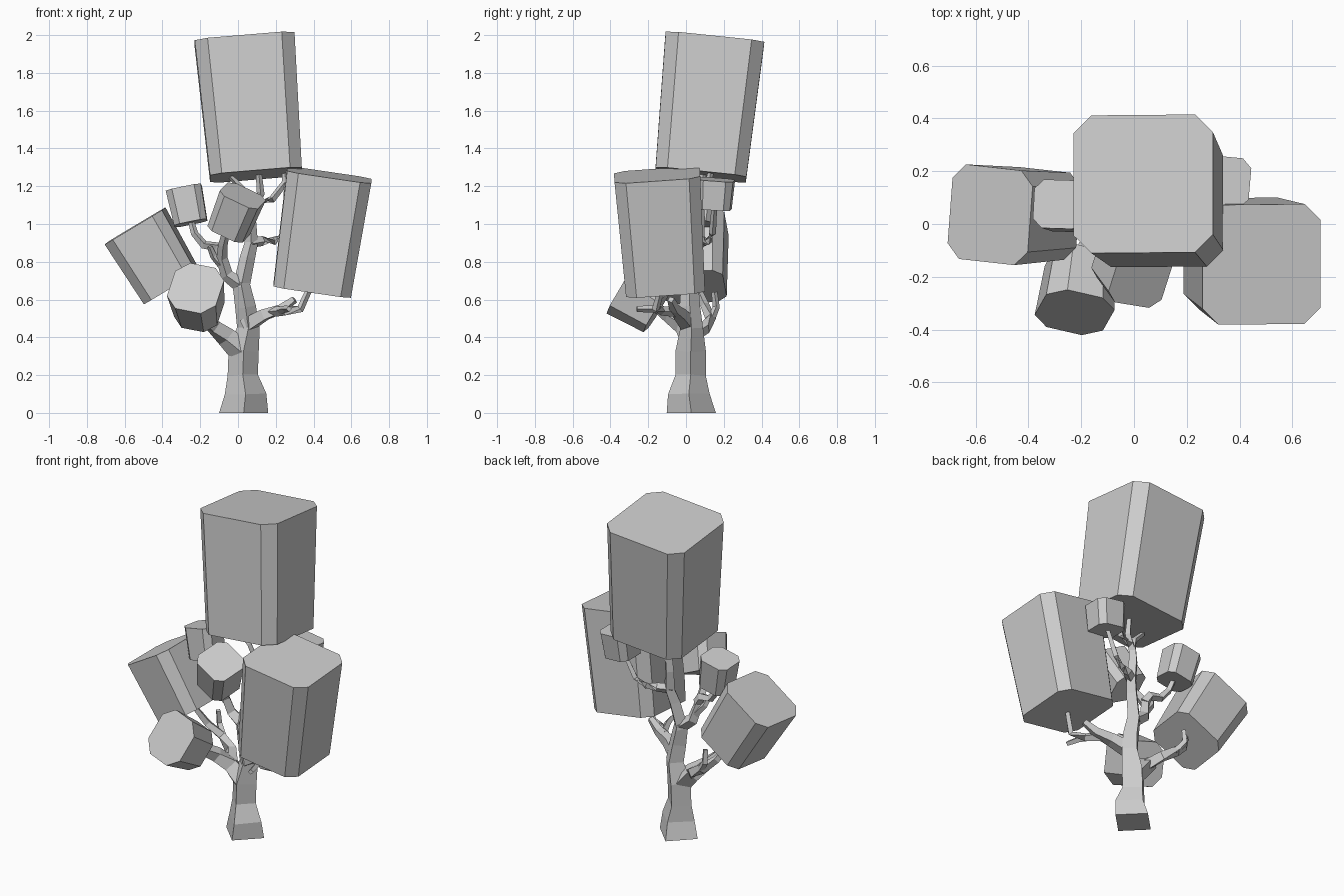
import bpy
import bmesh
from mathutils import Vector, Matrix
from math import radians, cos, sin, pi

default = bpy.data.objects.get("Cube")
if default:
    bpy.data.objects.remove(default, do_unlink=True)

grey = bpy.data.materials.new("light grey")
grey.use_nodes = True
GREY = (0.6, 0.6, 0.6, 1)
grey.diffuse_color = GREY
grey.node_tree.nodes["Principled BSDF"].inputs["Base Color"].default_value = GREY


def loft(name, rings):
    """Skin a list of equal-sized point rings into a closed solid."""
    bm = bmesh.new()
    loops = [[bm.verts.new(p) for p in ring] for ring in rings]
    n = len(loops[0])
    for a, b in zip(loops, loops[1:]):
        for i in range(n):
            j = (i + 1) % n
            bm.faces.new((a[i], a[j], b[j], b[i]))
    bm.faces.new(loops[0][::-1])
    bm.faces.new(loops[-1])
    bmesh.ops.recalc_face_normals(bm, faces=bm.faces)
    mesh = bpy.data.meshes.new(name)
    bm.to_mesh(mesh)
    bm.free()
    mesh.materials.append(grey)
    obj = bpy.data.objects.new(name, mesh)
    bpy.context.collection.objects.link(obj)
    return obj


def frame(axis, roll=0):
    """Side directions of a section across the axis, turned by roll degrees."""
    axis = axis.normalized()
    ref = Vector((1, 0, 0))
    if abs(axis.x) > 0.9:
        ref = Vector((0, 1, 0))
    u = (ref - axis * ref.dot(axis)).normalized()
    u = Matrix.Rotation(radians(roll), 3, axis) @ u
    return u, axis.cross(u)


def foliage(name, bottom, top, width, depth, cut, taper=0.92, roll=0):
    """Tapered block with its four long edges cut off."""
    bottom, top = Vector(bottom), Vector(top)
    u, v = frame(top - bottom, roll)
    w, d = width / 2, depth / 2
    outline = []
    for sx, sy in ((1, 1), (-1, 1), (-1, -1), (1, -1)):
        pair = [(sx * w, sy * (d - cut)), (sx * (w - cut), sy * d)]
        outline += pair if sx * sy > 0 else pair[::-1]
    loft(name, [[c + (u * x + v * y) * s for x, y in outline]
                for c, s in ((bottom, taper), (top, 1))])


def limb(name, path, r0, r1, radii=None):
    """Four-sided tapering limb along a path."""
    pts = [Vector(p) for p in path]
    last = len(pts) - 1
    rings = []
    for i, p in enumerate(pts):
        direction = pts[min(i + 1, last)] - pts[max(i - 1, 0)]
        if radii and i == 0:
            direction = Vector((0, 0, 1))
        u, v = frame(direction)
        r = radii[i] if radii else r0 + (r1 - r0) * i / last
        rings.append([p + u * r * cos(k * pi / 2) + v * r * sin(k * pi / 2)
                      for k in range(4)])
    loft(name, rings)


# Foliage blocks
foliage("crown_foliage", (.095, .078, 1.26), (.035, .152, 1.975), .53, .525, .068)
foliage("left_foliage", (.393, -.11, .65), (.483, -.153, 1.26), .45, .455, .06)
foliage("right_foliage", (-.35, .04, .665), (-.545, .035, .99), .355, .36, .055, roll=-5)
foliage("front_low_foliage", (-.205, -.15, .545), (-.225, -.335, .66), .27, .29, .065,
        taper=.88, roll=-16)
foliage("front_mid_foliage", (-.05, -.12, .965), (.025, -.205, 1.15), .225, .225, .04, roll=-18)
foliage("right_small_foliage", (-.25, .055, 1.005), (-.287, .075, 1.19), .19, .185, .035, roll=-3)
foliage("back_small_foliage", (.33, .15, 1.08), (.345, .16, 1.235), .19, .19, .035, roll=-5)

# Trunk with flared base
limb("trunk", [(.03, .028, 0), (.04, .015, .1), (.025, .025, .2), (.03, .025, .33),
               (.055, .03, .45), (.04, .02, .56), (.015, .02, .69)],
     0, 0, (.13, .11, .08, .08, .06, .055, .045))
limb("upper_trunk", [(.015, .02, .66), (.05, .04, .82), (.07, .06, .9),
                     (.065, .07, 1.02), (.07, .07, 1.1)], .045, .026)

# Branches under the crown
limb("crown_branch_middle", [(.07, .07, 1.08), (.12, .09, 1.16), (.11, .09, 1.27)], .026, .016)
limb("crown_branch_right", [(.07, .07, 1.08), (.04, .05, 1.17), (-.04, .03, 1.25)], .02, .014)
limb("crown_branch_left", [(.1, .08, 1.11), (.18, .1, 1.13), (.25, .12, 1.22), (.25, .13, 1.27)],
     .022, .016)
limb("back_small_branch", [(.06, .05, .9), (.13, .1, .91), (.19, .12, .91), (.25, .14, .95),
                           (.32, .15, 1.09)], .03, .015)

# Branches on the right side
limb("right_low_branch", [(.02, .02, .32), (-.06, .02, .4), (-.13, -.02, .46),
                          (-.18, -.09, .51), (-.21, -.16, .56)], .065, .025)
limb("right_back_branch", [(-.07, .03, .41), (-.12, .1, .45), (-.2, .13, .5),
                           (-.28, .1, .57), (-.34, .05, .68)], .04, .018)
limb("right_back_twig", [(-.19, .13, .49), (-.24, .16, .56), (-.24, .15, .64)], .022, .016)
limb("right_upper_branch", [(.02, .02, .67), (-.06, .02, .73), (-.085, .0, .82),
                            (-.08, -.05, .89), (-.06, -.11, .97)], .04, .02)
limb("right_small_branch", [(-.08, 0, .83), (-.11, .01, .88), (-.18, .02, .89),
                            (-.23, .03, .95), (-.25, .05, 1.02)], .03, .016)
limb("right_twig", [(-.07, .02, .76), (-.13, .0, .83), (-.15, -.02, .88)], .022, .014)

# Branches on the left side
limb("left_low_branch", [(.04, .02, .46), (.14, -.03, .52), (.23, -.06, .55),
                         (.3, -.08, .6)], .05, .02)
limb("left_front_branch", [(.18, -.05, .535), (.25, -.13, .54), (.33, -.16, .55),
                           (.38, -.13, .66)], .028, .017)
limb("left_front_twig", [(.22, -.1, .54), (.25, -.18, .55), (.27, -.26, .55)], .022, .016)
